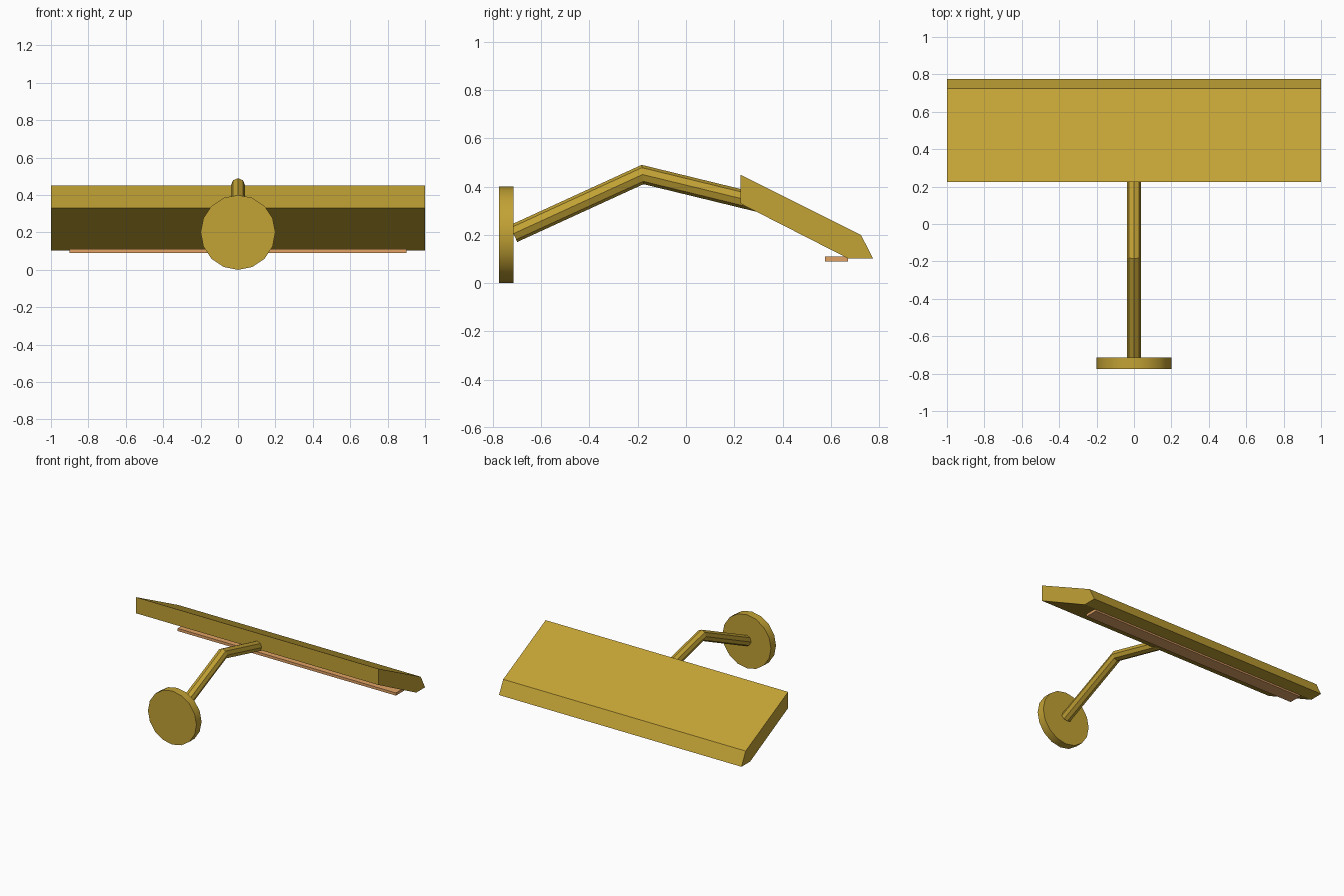
import bpy, bmesh, math
from mathutils import Vector

if "Cube" in bpy.data.objects:
    bpy.data.objects.remove(bpy.data.objects["Cube"])


def material(name, rgb):
    m = bpy.data.materials.new(name)
    m.diffuse_color = (*rgb, 1)
    m.use_nodes = True
    m.node_tree.nodes["Principled BSDF"].inputs["Base Color"].default_value = m.diffuse_color
    return m


brass = material("brass", (0.54, 0.36, 0.035))
glow = material("warm_light", (0.75, 0.36, 0.13))


def finish(bm, name, mat):
    bmesh.ops.recalc_face_normals(bm, faces=bm.faces)
    me = bpy.data.meshes.new(name)
    bm.to_mesh(me)
    bm.free()
    me.materials.append(mat)
    ob = bpy.data.objects.new(name, me)
    bpy.context.collection.objects.link(ob)
    return ob


def loft(name, rings, mat):
    """Skin a list of equal-length closed rings and cap both ends."""
    bm = bmesh.new()
    loops = [[bm.verts.new(p) for p in ring] for ring in rings]
    n = len(loops[0])
    for a, b in zip(loops, loops[1:]):
        for i in range(n):
            j = (i + 1) % n
            bm.faces.new((a[i], a[j], b[j], b[i]))
    bm.faces.new(loops[0])
    bm.faces.new(loops[-1])
    return finish(bm, name, mat)


def extrude_x(name, profile, half, mat):
    return loft(name, [[(x, y, z) for y, z in profile] for x in (-half, half)], mat)


# Round wall plate
bpy.ops.mesh.primitive_cylinder_add(vertices=16, radius=0.2, depth=0.06,
                                    location=(0, -0.745, 0.2), rotation=(math.pi / 2, 0, 0))
plate = bpy.context.object
plate.name = "wall_plate"
plate.data.materials.append(brass)
bpy.ops.object.shade_smooth_by_angle(angle=math.radians(30))

# Bent arm: octagonal tube with a mitred elbow
path = [Vector((0, -0.715, 0.205)), Vector((0, -0.18, 0.45)), Vector((0, 0.3, 0.333))]
d1, d2 = [(b - a).normalized() for a, b in zip(path, path[1:])]
side, radius, rings = Vector((1, 0, 0)), 0.038, []
for p, d in zip(path, (d1, (d1 + d2).normalized(), d2)):
    up = side.cross(d)
    up /= d.dot(d1 if p == path[0] else d2)
    rings.append([p + radius * (side * math.cos(k * math.pi / 4) + up * math.sin(k * math.pi / 4))
                  for k in range(8)])
loft("arm", rings, brass)

# Sloping lamp shade
extrude_x("shade", [(0.225, 0.45), (0.725, 0.2), (0.775, 0.102), (0.672, 0.102), (0.225, 0.33)],
          1.0, brass)

# Light strip beneath the shade
extrude_x("light_strip", [(0.575, 0.09), (0.672, 0.09), (0.672, 0.11), (0.575, 0.11)], 0.9, glow)
